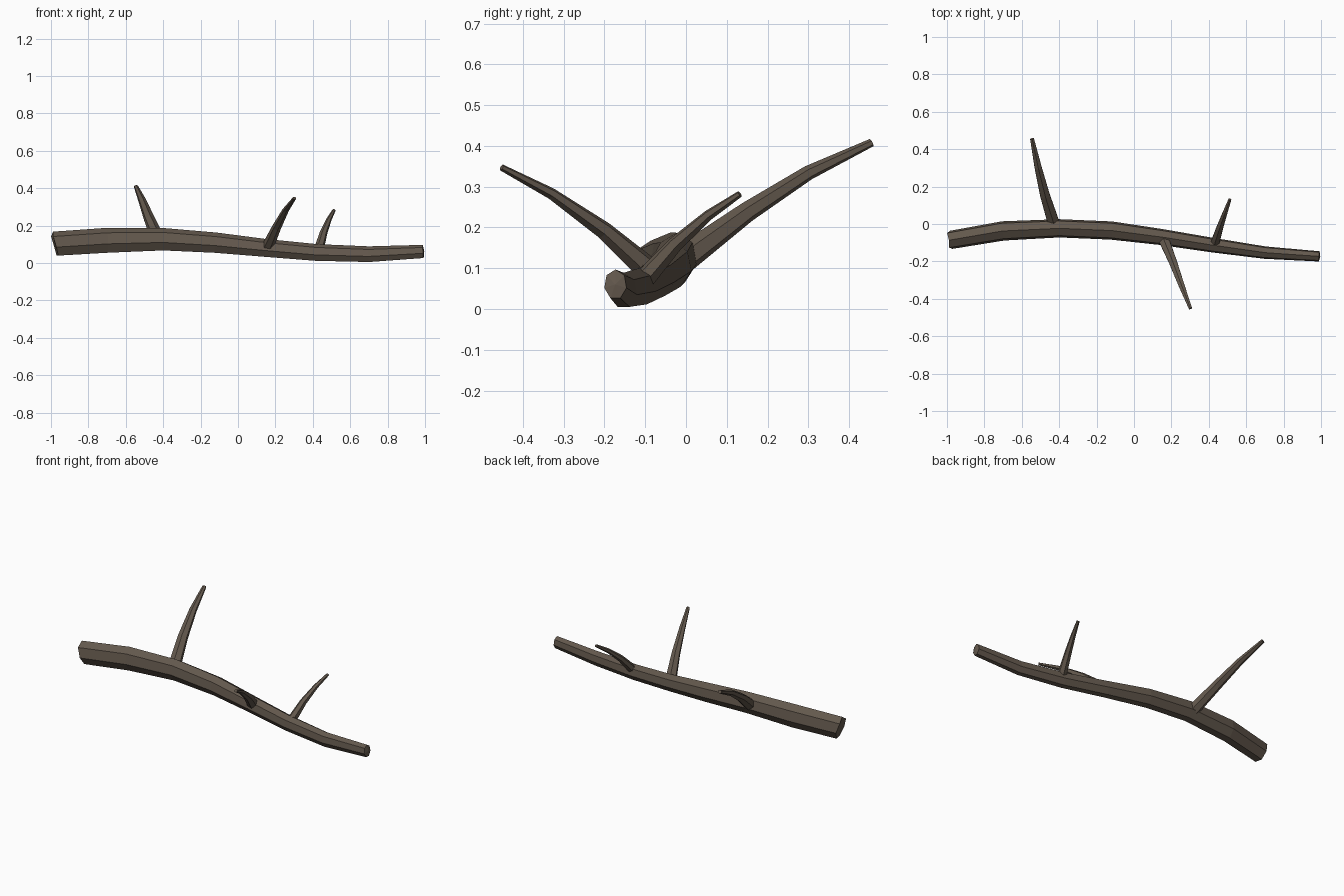
import bpy, bmesh, math
from mathutils import Vector

if "Cube" in bpy.data.objects:
    bpy.data.objects.remove(bpy.data.objects["Cube"])

bark = bpy.data.materials.new("brown bark")
bark.diffuse_color = (0.125, 0.098, 0.074, 1)
bark.use_nodes = True
bark.node_tree.nodes["Principled BSDF"].inputs["Base Color"].default_value = bark.diffuse_color


def tube(name, path, sides, tip_bulge=0.0, base_bulge=0.0, base_jag=()):
    """Sweep a polygon along path points (x, y, z, radius across, radius up)."""
    pts = [Vector(p[:3]) for p in path]
    bm = bmesh.new()
    rings = []
    for i, p in enumerate(path):
        t = (pts[min(i + 1, len(pts) - 1)] - pts[max(i - 1, 0)]).normalized()
        side = Vector((0, 0, 1)).cross(t).normalized()
        up = t.cross(side)
        ring = []
        for k in range(sides):
            a = math.pi / 2 + 2 * math.pi * k / sides
            co = pts[i] + side * math.cos(a) * p[3] + up * math.sin(a) * p[4]
            if i == 0 and base_jag:
                co += t * base_jag[k % len(base_jag)]
            ring.append(bm.verts.new(co))
        rings.append(ring)
    for a, b in zip(rings, rings[1:]):
        for k in range(sides):
            j = (k + 1) % sides
            bm.faces.new((a[k], a[j], b[j], b[k]))
    # fan caps at both ends
    for ring, c, d, bulge in ((rings[0], pts[0], pts[0] - pts[1], base_bulge),
                              (rings[-1], pts[-1], pts[-1] - pts[-2], tip_bulge)):
        v = bm.verts.new(c + d.normalized() * bulge)
        for k in range(sides):
            bm.faces.new((ring[k], ring[(k + 1) % sides], v))
    bmesh.ops.recalc_face_normals(bm, faces=bm.faces)
    me = bpy.data.meshes.new(name)
    bm.to_mesh(me)
    bm.free()
    me.materials.append(bark)
    bpy.context.collection.objects.link(bpy.data.objects.new(name, me))


# main limb, gently S-curved, with a broken thick end
tube("main_limb", [
    (-0.98, -0.085, 0.100, 0.050, 0.068),
    (-0.70, -0.037, 0.118, 0.053, 0.070),
    (-0.40, -0.023, 0.124, 0.050, 0.063),
    (-0.12, -0.035, 0.106, 0.050, 0.057),
    (0.15, -0.070, 0.078, 0.044, 0.050),
    (0.42, -0.113, 0.054, 0.040, 0.047),
    (0.70, -0.153, 0.045, 0.034, 0.044),
    (0.99, -0.173, 0.060, 0.028, 0.037),
], 7, 0.006, 0.0, (-0.005, -0.012, 0.0, 0.012, 0.01, 0.005, -0.01))

# side branches
tube("back_branch", [
    (-0.425, -0.01, 0.120, 0.037, 0.036),
    (-0.475, 0.15, 0.238, 0.030, 0.025),
    (-0.512, 0.30, 0.334, 0.022, 0.018),
    (-0.545, 0.455, 0.408, 0.012, 0.010),
], 6)
tube("front_branch", [
    (0.160, -0.085, 0.090, 0.032, 0.032),
    (0.207, -0.20, 0.192, 0.025, 0.022),
    (0.255, -0.33, 0.283, 0.018, 0.014),
    (0.302, -0.452, 0.347, 0.010, 0.008),
], 6)
tube("small_branch", [
    (0.432, -0.105, 0.070, 0.027, 0.026),
    (0.457, -0.025, 0.160, 0.021, 0.019),
    (0.485, 0.055, 0.230, 0.015, 0.013),
    (0.513, 0.132, 0.282, 0.009, 0.008),
], 6)
